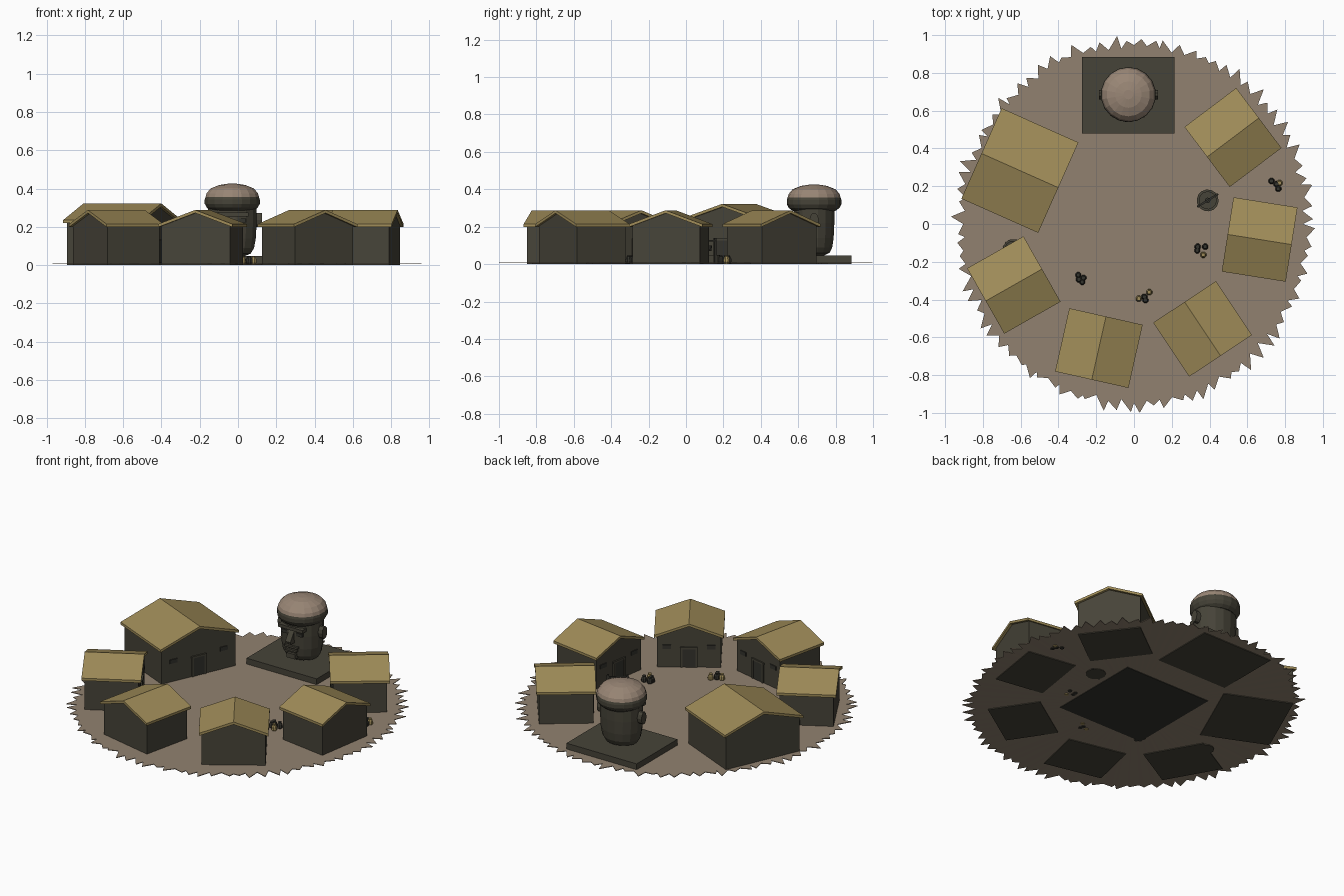
import bpy, bmesh, math, random
from mathutils import Matrix, Vector

if "Cube" in bpy.data.objects:
    bpy.data.objects.remove(bpy.data.objects["Cube"])

random.seed(4)


def mat(name, r, g, b):
    m = bpy.data.materials.new(name)
    m.diffuse_color = (r, g, b, 1)
    m.use_nodes = True
    m.node_tree.nodes["Principled BSDF"].inputs["Base Color"].default_value = m.diffuse_color
    return m


EARTH = mat("dry_earth", 0.285, 0.222, 0.160)
THATCH = mat("straw_yellow", 0.345, 0.260, 0.098)
WALL = mat("dark_timber", 0.062, 0.057, 0.040)
DARK = mat("charred_wood", 0.034, 0.033, 0.026)
CAPTAN = mat("pale_stone", 0.320, 0.240, 0.180)


def make(name, verts, faces, material, M=Matrix()):
    me = bpy.data.meshes.new(name)
    me.from_pydata([M @ Vector(v) for v in verts], [], faces)
    bm = bmesh.new()
    bm.from_mesh(me)
    bmesh.ops.recalc_face_normals(bm, faces=bm.faces)
    bm.to_mesh(me)
    bm.free()
    me.materials.append(material)
    ob = bpy.data.objects.new(name, me)
    bpy.context.collection.objects.link(ob)
    return ob


def prism(name, prof, x0, x1, material, M=Matrix()):
    """Extrude a (y, z) profile along local x."""
    n = len(prof)
    v = [(x, y, z) for x in (x0, x1) for y, z in prof]
    f = [(i, (i + 1) % n, n + (i + 1) % n, n + i) for i in range(n)]
    f += [tuple(range(n)), tuple(range(n, 2 * n))]
    return make(name, v, f, material, M)


def box(name, x0, x1, y0, y1, z0, z1, material, M=Matrix()):
    return prism(name, [(y0, z0), (y1, z0), (y1, z1), (y0, z1)], x0, x1, material, M)


def lathe(name, prof, n, material, M=Matrix(), sx=1, sy=1):
    """Revolve an (r, z) profile about z, closing both ends."""
    v, f = [], []
    for r, z in prof:
        for i in range(n):
            a = 2 * math.pi * (i + 0.5) / n
            v.append((r * math.cos(a) * sx, r * math.sin(a) * sy, z))
    for k in range(len(prof) - 1):
        for i in range(n):
            j = (i + 1) % n
            f.append((k * n + i, k * n + j, (k + 1) * n + j, (k + 1) * n + i))
    f += [tuple(range(n)), tuple(range((len(prof) - 1) * n, len(prof) * n))]
    return make(name, v, f, material, M)


def place(x, y, deg=0, z=0):
    return Matrix.Translation((x, y, z)) @ Matrix.Rotation(math.radians(deg), 4, 'Z')


# Ground disc with a ragged saw-tooth rim
N = 84
ring = []
for i in range(N):
    a = 2 * math.pi * i / N
    skew = random.uniform(0.2, 0.85)
    for da, r in ((0, random.uniform(0.915, 0.94)), (skew, random.uniform(0.955, 1.0))):
        t = a + da * 2 * math.pi / N
        ring.append((r * math.cos(t) * 0.975, r * math.sin(t)))
my = max(abs(p[1]) for p in ring)
ring = [(x, y / my) for x, y in ring]
m = len(ring)
gv = [(0, 0, 0.009), (0, 0, 0.003)]
gv += [(x, y, 0.009) for x, y in ring] + [(x, y, 0.005) for x, y in ring]
gf = []
for i in range(m):
    j = (i + 1) % m
    gf += [(0, 2 + i, 2 + j), (1, 2 + m + j, 2 + m + i), (2 + i, 2 + m + i, 2 + m + j, 2 + j)]
make("ground", gv, gf, EARTH)
box("buried_slab", -0.3, 0.3, -0.3, 0.3, 0, 0.004, DARK)


# Huts: local +x points towards the village centre
def hut(tag, x, y, deg, L, W, eave, ridge):
    M = place(x, y, deg)
    l, w, t, g = L / 2, W / 2, 0.016, 0.016
    slope = (ridge - eave) / w
    prism(tag + "_walls", [(-w + g, 0), (w - g, 0), (w - g, eave + g * slope - t * 0.9),
                           (0, ridge - t * 0.9), (-w + g, eave + g * slope - t * 0.9)],
          -l + g, l - g, WALL, M)
    prism(tag + "_roof", [(-w, eave), (0, ridge), (w, eave), (w, eave - t), (0, ridge - t), (-w, eave - t)],
          -l, l, THATCH, M)
    f = l - g
    box(tag + "_door", f, f + 0.005, -0.036, 0.036, 0.01, 0.125, DARK, M)
    for s in (-1, 1):
        box(tag + "_door_post", f, f + 0.009, s * 0.042 - 0.006, s * 0.042 + 0.006, 0.01, 0.125, WALL, M)
        c = s * W * 0.32
        box(tag + "_window", f, f + 0.005, c - 0.025, c + 0.025, 0.125, 0.15, DARK, M)
    box(tag + "_lintel", f, f + 0.009, -0.05, 0.05, 0.125, 0.137, WALL, M)


hut("great_hut", -0.604, 0.283, -24, 0.445, 0.524, 0.235, 0.322)
SMALL = [(0.524, 0.458, -143), (0.665, -0.082, 171), (0.363, -0.555, 123.6),
         (-0.186, -0.657, 77.3), (-0.636, -0.323, 29.6)]
for k, (x, y, d) in enumerate(SMALL):
    hut(f"hut_{k + 1}", x, y, d, 0.343, 0.398, 0.214, 0.288)

# Carved stone head on a plinth, facing the front
box("plinth", -0.275, 0.215, 0.478, 0.885, 0, 0.046, WALL)
H = place(-0.03, 0.685)
lathe("head", [(0.055, 0.045), (0.088, 0.06), (0.104, 0.09), (0.112, 0.14), (0.116, 0.22), (0.116, 0.30)],
      16, WALL, H, 1.12, 0.95)
lathe("cap_band", [(0.115, 0.285), (0.135, 0.30), (0.146, 0.32), (0.146, 0.342), (0.142, 0.355)], 18, WALL, H)
lathe("cap_dome", [(0.142, 0.355), (0.136, 0.375), (0.115, 0.40), (0.07, 0.418), (0.025, 0.425)], 18, CAPTAN, H)
box("brow", -0.085, 0.085, -0.122, -0.08, 0.255, 0.275, WALL, H)
prism("nose", [(-0.10, 0.26), (-0.145, 0.19), (-0.14, 0.175), (-0.09, 0.175)], -0.018, 0.018, WALL, H)
box("upper_lip", -0.045, 0.045, -0.118, -0.08, 0.142, 0.154, WALL, H)
box("lower_lip", -0.038, 0.038, -0.116, -0.08, 0.120, 0.132, WALL, H)
box("chin", -0.03, 0.03, -0.115, -0.07, 0.075, 0.105, WALL, H)
for s in (-1, 1):
    box("eye", s * 0.052 - 0.02, s * 0.052 + 0.02, -0.109, -0.08, 0.222, 0.242, DARK, H)
    E = H @ Matrix.Translation((s * 0.138, 0, 0.235)) @ Matrix.Rotation(math.pi / 2, 4, 'Y')
    lathe("ear", [(0.028, -0.018), (0.028, 0.018)], 10, WALL, E, 1.4, 0.9)

# Well with posts and winding bar
Wm = place(0.39, 0.125, 32)
lathe("well_wall", [(0.058, 0), (0.058, 0.05), (0.045, 0.05), (0.045, 0.03)], 14, WALL, Wm)
for s in (-1, 1):
    box("well_post", s * 0.056 - 0.006, s * 0.056 + 0.006, -0.006, 0.006, 0, 0.14, DARK, Wm)
box("well_bar", -0.065, 0.065, -0.005, 0.005, 0.12, 0.13, DARK, Wm)
lathe("well_bucket", [(0.01, 0.07), (0.015, 0.1)], 8, DARK, Wm)

# Second round vat beside the left hut
lathe("vat", [(0.055, 0), (0.055, 0.04), (0.045, 0.05)], 12, WALL, place(-0.64, -0.135))

# Clusters of pots and baskets
POT = [(0.012, 0.0), (0.017, 0.015), (0.016, 0.032), (0.009, 0.042), (0.011, 0.047)]
CLUSTERS = [(-0.28, -0.285, [(-0.015, 0.015, 0), (0.012, 0.0, 0), (0.006, -0.022, 0), (-0.012, -0.008, 0)]),
            (0.055, -0.385, [(0, 0, 0), (0.026, 0.024, 1), (-0.03, -0.01, 1), (0.005, -0.018, 0)]),
            (0.355, -0.135, [(-0.018, 0.015, 0), (0.022, 0.015, 0), (-0.02, -0.005, 0), (0.012, -0.028, 1)]),
            (0.75, 0.205, [(-0.022, 0.022, 0), (0.005, 0.006, 0), (0.02, 0.012, 1), (0.014, -0.018, 0)])]
for cx, cy, items in CLUSTERS:
    for dx, dy, pale in items:
        lathe("basket" if pale else "pot", POT, 8, THATCH if pale else DARK, place(cx + dx, cy + dy))
